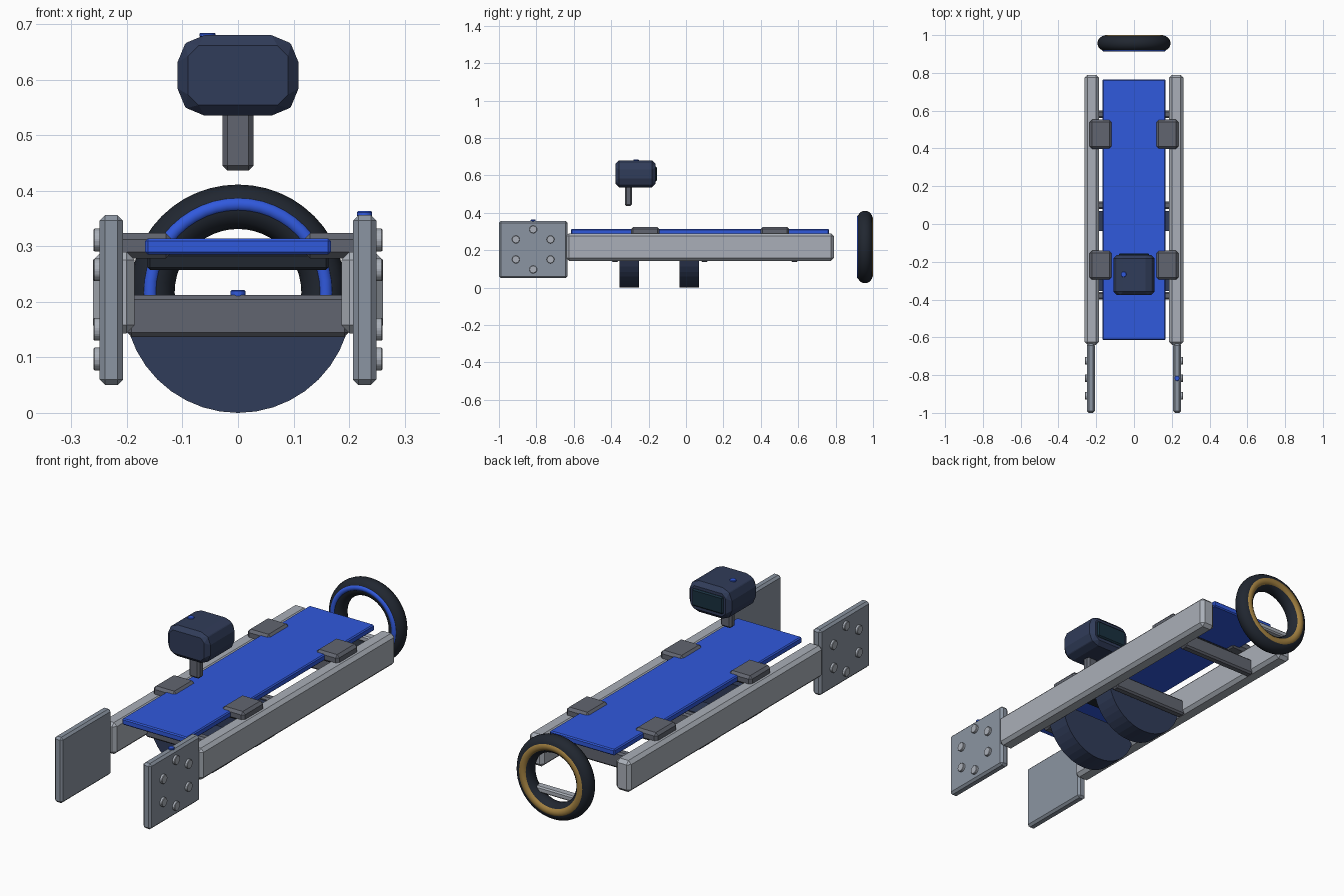
import bpy, bmesh, math
from mathutils import Matrix

if "Cube" in bpy.data.objects:
    bpy.data.objects.remove(bpy.data.objects["Cube"])

def material(name, rgb):
    m = bpy.data.materials.new(name)
    m.diffuse_color = (*rgb, 1)
    m.use_nodes = True
    m.node_tree.nodes["Principled BSDF"].inputs["Base Color"].default_value = m.diffuse_color
    return m

BLUE = material("blue", (0.03, 0.10, 0.72))
NAVY = material("navy", (0.03, 0.045, 0.10))
BLACK = material("black", (0.015, 0.02, 0.03))
GOLD = material("gold", (0.35, 0.21, 0.05))
TEAL = material("dark_teal", (0.01, 0.03, 0.05))
STEEL = material("steel", (0.40, 0.43, 0.48))
PLATE = material("plate_steel", (0.26, 0.30, 0.36))
DARK = material("dark_steel", (0.12, 0.13, 0.16))

def finish(name, bm, mat, bevel=0):
    if bevel:
        edges = [e for e in bm.edges if e.calc_face_angle(0) > 0.5]
        bmesh.ops.bevel(bm, geom=edges, offset=bevel, segments=1, affect='EDGES')
    bmesh.ops.recalc_face_normals(bm, faces=bm.faces)
    me = bpy.data.meshes.new(name)
    bm.to_mesh(me)
    bm.free()
    ob = bpy.data.objects.new(name, me)
    bpy.context.collection.objects.link(ob)
    me.materials.append(mat)
    return ob

def box(name, x, y, z, mat, bevel=0.008):
    bm = bmesh.new()
    size = [b - a for a, b in (x, y, z)]
    mid = [(a + b) / 2 for a, b in (x, y, z)]
    bmesh.ops.create_cube(bm, size=1, matrix=Matrix.Translation(mid) @ Matrix.Diagonal((*size, 1)))
    return finish(name, bm, mat, bevel)

def mirrored(x, s):
    return tuple(sorted((x[0] * s, x[1] * s)))

def prism(name, pts, y, mat, bevel=0):
    # x/z outline extruded along y
    bm = bmesh.new()
    face = bm.faces.new([bm.verts.new((px, y[0], pz)) for px, pz in pts])
    new = bmesh.ops.extrude_face_region(bm, geom=[face])["geom"]
    bmesh.ops.translate(bm, vec=(0, y[1] - y[0], 0),
                        verts=[v for v in new if isinstance(v, bmesh.types.BMVert)])
    return finish(name, bm, mat, bevel)

def disc(name, loc, r, depth, axis, mat, n=12, bevel=0.002):
    bm = bmesh.new()
    rot = Matrix.Rotation(math.pi / 2, 4, 'Y') if axis == 'X' else Matrix()
    bmesh.ops.create_cone(bm, cap_ends=True, segments=n, radius1=r, radius2=r, depth=depth,
                          matrix=Matrix.Translation(loc) @ rot)
    ob = finish(name, bm, mat, bevel)
    return ob

def ring(name, y, major, minor, mat):
    bpy.ops.mesh.primitive_torus_add(location=(0, y, 0.217), rotation=(math.pi / 2, 0, 0),
                                     major_radius=major, minor_radius=minor,
                                     major_segments=48, minor_segments=16)
    ob = bpy.context.object
    ob.name = name
    ob.data.materials.append(mat)
    bpy.ops.object.shade_smooth_by_angle()

# side rails, end plates with bolt circles, and board clamps
for s, side in ((-1, "left"), (1, "right")):
    box(f"rail_{side}", mirrored((0.186, 0.261), s), (-0.64, 0.79), (0.143, 0.29), STEEL, 0.015)
    box(f"end_plate_{side}", mirrored((0.207, 0.249), s), (-1.0, -0.633), (0.05, 0.356), PLATE, 0.01)
    for i in range(6):
        a = math.pi / 2 + i * math.pi / 3
        disc(f"bolt_{side}_{i}", (s * 0.251, -0.817 + 0.107 * math.cos(a), 0.204 + 0.107 * math.sin(a)),
             0.021, 0.018, 'X', STEEL)
    for yc, end in ((-0.218, "front"), (0.475, "rear")):
        box(f"clamp_{end}_{side}", mirrored((0.118, 0.235), s), (yc - 0.077, yc + 0.077),
            (0.278, 0.324), DARK, 0.012)

# board with dark supports beneath
box("board", (-0.167, 0.167), (-0.615, 0.765), (0.285, 0.314), BLUE, 0.005)
for yc in (-0.218, 0.475):
    box("board_support", (-0.163, 0.163), (yc - 0.03, yc + 0.03), (0.257, 0.287), BLACK, 0.005)

# cross bars between the rails
for yc in (-0.38, 0.1, 0.58):
    box("cross_bar", (-0.2, 0.2), (yc - 0.02, yc + 0.02), (0.137, 0.212), DARK, 0.008)
disc("cross_bar_button", (0, -0.38, 0.214), 0.014, 0.014, 'Z', BLUE)
disc("plate_button", (0.228, -0.817, 0.358), 0.014, 0.01, 'Z', BLUE)

# half-round drums under the board
half = [(0.205 * math.cos(math.pi + i * math.pi / 20), 0.207 + 0.205 * math.sin(math.pi + i * math.pi / 20))
        for i in range(21)]
for yc in (-0.303, 0.017):
    prism("half_drum", [(x, z - 0.002) for x, z in half], (yc - 0.053, yc + 0.053), NAVY)

# rear ring with blue and gold bands and a spoke bar
ring("ring_tyre", 0.957, 0.154, 0.040, BLACK)
ring("ring_blue_band", 0.926, 0.158, 0.013, BLUE)
ring("ring_gold_band", 0.979, 0.150, 0.021, GOLD)
box("ring_spoke_bar", (-0.14, 0.14), (0.925, 0.965), (0.125, 0.153), STEEL, 0.006)

# monitor head on its stem
w, z0, z1, c = 0.109, 0.535, 0.68, 0.03
prism("monitor_head", [(-w, z0 + c), (-w + c, z0), (w - c, z0), (w, z0 + c),
                       (w, z1 - c), (w - c, z1), (-w + c, z1), (-w, z1 - c)],
      (-0.377, -0.163), NAVY, 0.019)
box("monitor_screen", (-0.08, 0.08), (-0.17, -0.155), (0.568, 0.648), TEAL, 0.006)
box("monitor_stem", (-0.028, 0.028), (-0.327, -0.288), (0.436, 0.55), DARK, 0.009)
disc("monitor_button", (-0.055, -0.267, 0.68), 0.015, 0.008, 'Z', BLUE)
